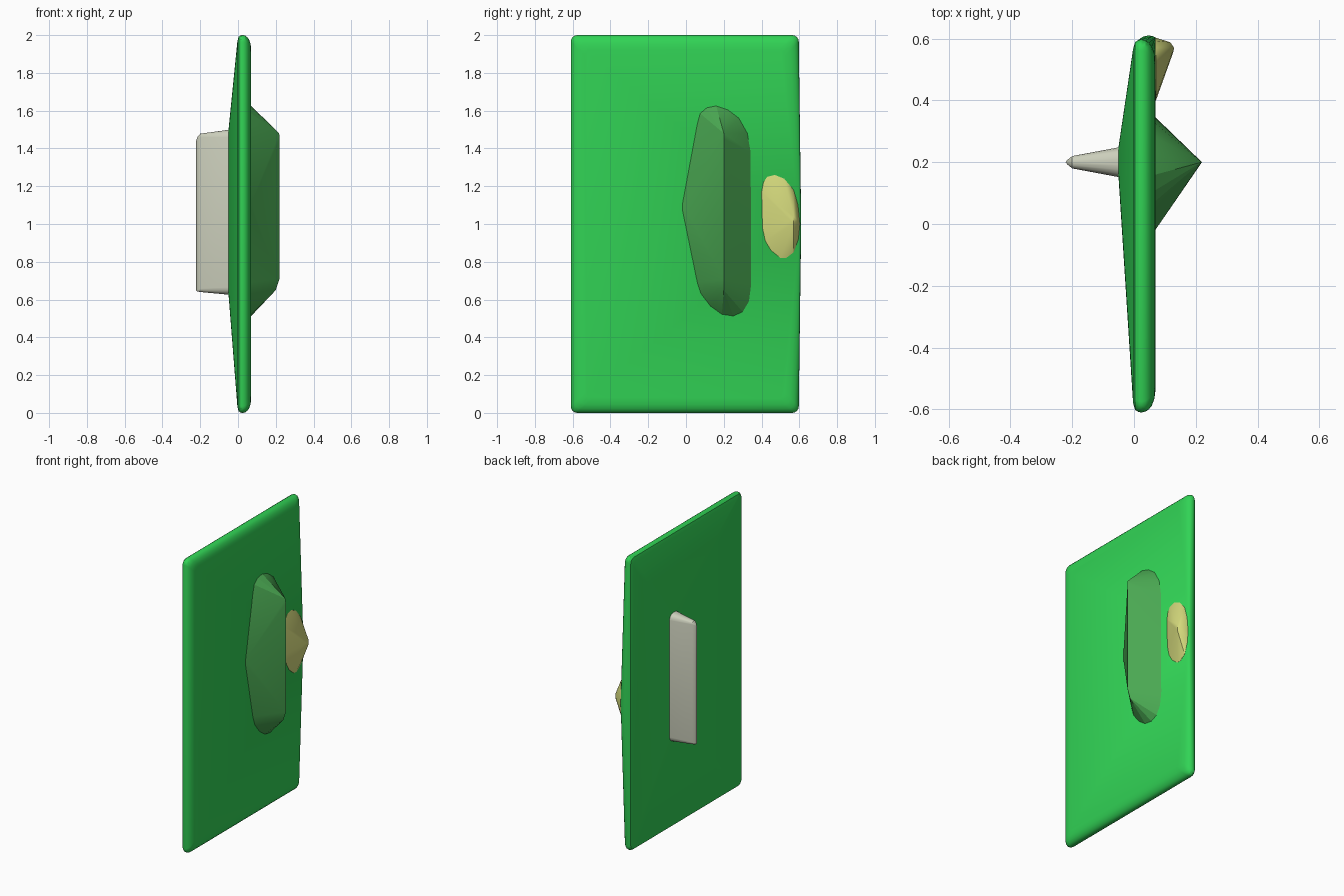
import bpy, bmesh, math

cube = bpy.data.objects.get("Cube")
if cube:
    bpy.data.objects.remove(cube, do_unlink=True)


def material(name, rgb):
    lin = [((c / 255 + 0.055) / 1.055) ** 2.4 for c in rgb]
    m = bpy.data.materials.new(name)
    m.use_nodes = True
    m.diffuse_color = (*lin, 1)
    m.node_tree.nodes["Principled BSDF"].inputs["Base Color"].default_value = (*lin, 1)
    return m


def hull(name, points, mat, angle=25):
    """Convex solid around a set of points."""
    bm = bmesh.new()
    for p in points:
        bm.verts.new(p)
    res = bmesh.ops.convex_hull(bm, input=bm.verts[:])
    junk = [v for v in bm.verts if not v.link_faces]
    bmesh.ops.delete(bm, geom=junk, context='VERTS')
    bmesh.ops.dissolve_limit(bm, angle_limit=math.radians(0.5),
                             verts=bm.verts[:], edges=bm.edges[:])
    bmesh.ops.recalc_face_normals(bm, faces=bm.faces[:])
    me = bpy.data.meshes.new(name)
    bm.to_mesh(me)
    bm.free()
    ob = bpy.data.objects.new(name, me)
    bpy.context.collection.objects.link(ob)
    me.materials.append(mat)
    bpy.ops.object.select_all(action='DESELECT')
    ob.select_set(True)
    bpy.context.view_layer.objects.active = ob
    bpy.ops.object.shade_smooth_by_angle(angle=math.radians(angle))
    return ob


def rounded_rect(x, y0, y1, z0, z1, r, n=4):
    """Rounded rectangle lying in a plane of constant x."""
    pts = []
    for i, (cy, cz) in enumerate([(y1 - r, z1 - r), (y0 + r, z1 - r),
                                  (y0 + r, z0 + r), (y1 - r, z0 + r)]):
        for k in range(n + 1):
            a = math.pi / 2 * (i + k / n)
            pts.append((x, cy + r * math.cos(a), cz + r * math.sin(a)))
    return pts


def at_x(x, outline):
    return [(x, y, z) for y, z in outline]


green = material("bright green", (49, 211, 85))
dull_green = material("dull green", (74, 168, 82))
grey = material("warm grey", (203, 206, 187))
yellow = material("dull yellow", (212, 217, 124))

# Outline of the cone base near the back edge
cone_outline = [(.40, 1.17), (.41, 1.22), (.43, 1.25), (.47, 1.26), (.52, 1.24),
                (.57, 1.18), (.593, 1.10), (.603, 1.0), (.595, .92), (.57, .85),
                (.53, .82), (.50, .82), (.45, .86), (.42, .91), (.405, .98)]

# Slab: rounded rim, flat +x face, -x face rising to the fin base
rim = [(.03, -.003), (.008, .004), (.001, .015), (0, .025), (.003, .038),
       (.010, .048), (.022, .058), (.045, .066), (.075, .07)]
slab = []
for d, x in rim:
    slab += rounded_rect(x, -.61 + d, .597 - d, d, 2 - d, .035)
slab += rounded_rect(-.05, .15, .25, .625, 1.5, .03)
slab += [(.045, .61, 1.0), (.03, .607, 1.0), (.06, .609, 1.0), (.07, .603, 1.0)]
hull("slab", slab, green)

# Fin on the -x face
fin = rounded_rect(-.04, .15, .25, .625, 1.5, .04)
fin += rounded_rect(-.20, .18, .22, .64, 1.478, .018)
fin += rounded_rect(-.215, .192, .208, .643, 1.46, .007)
fin += [(-.222, .2, .65), (-.222, .2, 1.44)]
hull("fin", fin, grey, 35)

# Ridged boss on the +x face
boss_outline = [(-.018, 1.11), (-.018, 1.07), (.06, 1.53), (.075, 1.585), (.11, 1.615),
                (.16, 1.625), (.22, 1.605), (.28, 1.56), (.325, 1.48), (.342, 1.38),
                (.345, .68), (.333, .59), (.30, .535), (.25, .513), (.19, .522),
                (.13, .565), (.08, .63), (.06, .69)]
ridge = [(.218, .2, 1.48), (.22, .2, 1.45), (.22, .2, .71), (.20, .2, .65)]
hull("ridged_boss", at_x(.06, boss_outline) + at_x(.07, boss_outline) + ridge, dull_green, 20)

# Blunt cone beside the back edge
tip = [(.13, .57, 1.00), (.13, .57, 1.04), (.126, .553, 1.02), (.118, .588, 1.02)]
hull("cone", at_x(.066, cone_outline) + at_x(.071, cone_outline) + tip, yellow, 30)
